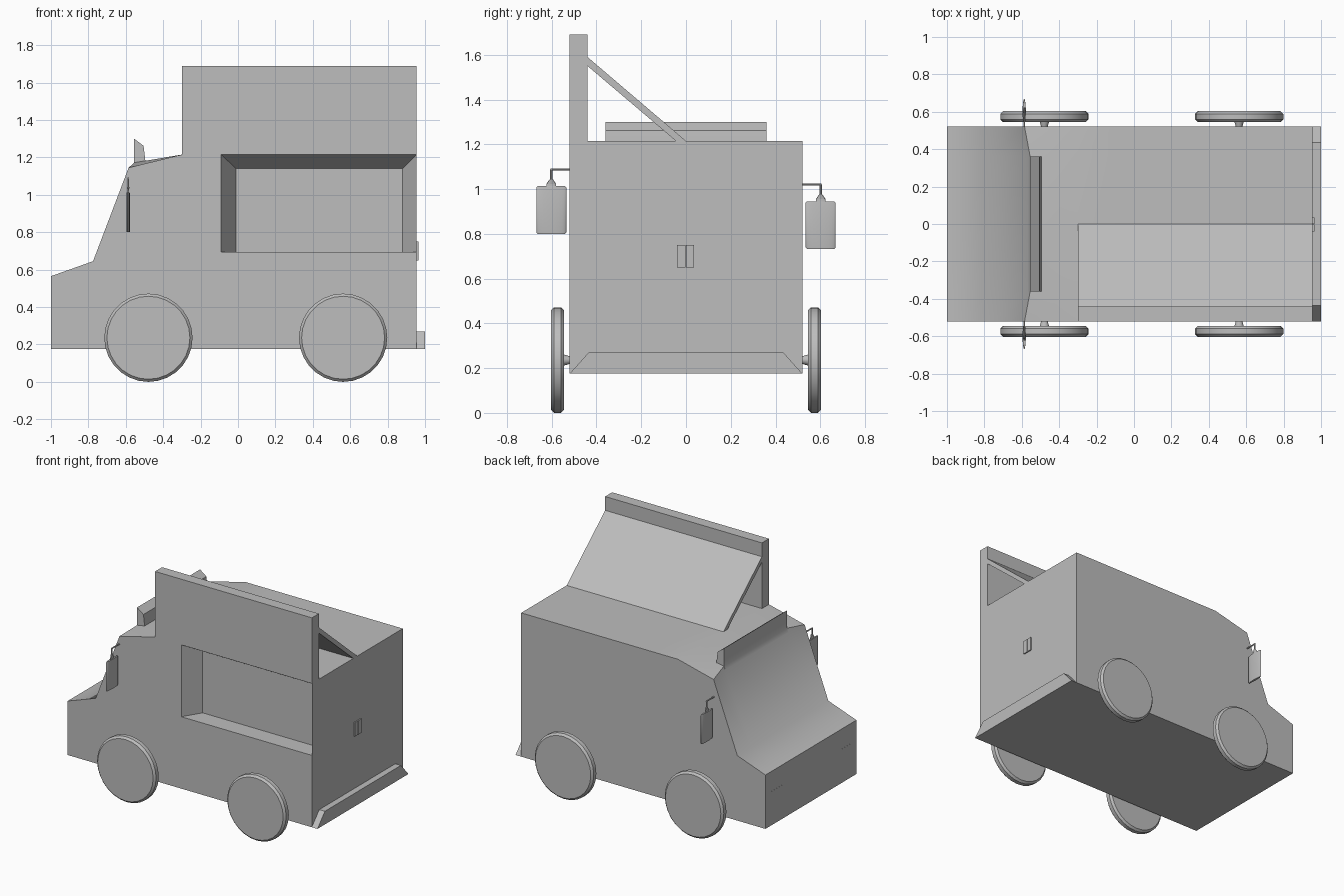
import bpy, bmesh, math
from mathutils import Matrix, Vector

if "Cube" in bpy.data.objects:
    bpy.data.objects.remove(bpy.data.objects["Cube"])

grey = bpy.data.materials.new("plain grey")
grey.use_nodes = True
GREY = (0.51, 0.51, 0.51, 1)
grey.diffuse_color = GREY
grey.node_tree.nodes["Principled BSDF"].inputs["Base Color"].default_value = GREY


def finish(name, bm, angle=30):
    bmesh.ops.recalc_face_normals(bm, faces=bm.faces)
    mesh = bpy.data.meshes.new(name)
    bm.to_mesh(mesh)
    bm.free()
    ob = bpy.data.objects.new(name, mesh)
    bpy.context.collection.objects.link(ob)
    mesh.materials.append(grey)
    bpy.ops.object.select_all(action='DESELECT')
    ob.select_set(True)
    bpy.context.view_layer.objects.active = ob
    bpy.ops.object.shade_smooth_by_angle(angle=math.radians(angle))


def box(name, lo, hi):
    bm = bmesh.new()
    lo, hi = Vector(lo), Vector(hi)
    size = Matrix.Diagonal((*(hi - lo), 1))
    bmesh.ops.create_cube(bm, size=1, matrix=Matrix.Translation((lo + hi) / 2) @ size)
    finish(name, bm)


def prism(name, points, axis, a, b):
    """Extrude a flat outline along x or y."""
    bm = bmesh.new()
    place = (lambda p, t: (t, *p)) if axis == "x" else (lambda p, t: (p[0], t, p[1]))
    face = bm.faces.new([bm.verts.new(place(p, a)) for p in points])
    ext = bmesh.ops.extrude_face_region(bm, geom=[face])["geom"]
    step = Vector((b - a, 0, 0)) if axis == "x" else Vector((0, b - a, 0))
    bmesh.ops.translate(bm, vec=step, verts=[v for v in ext if isinstance(v, bmesh.types.BMVert)])
    finish(name, bm)


def add_cone(bm, start, end, r1, r2, segments=12):
    start, end = Vector(start), Vector(end)
    d = end - start
    m = Matrix.Translation((start + end) / 2) @ d.to_track_quat('Z', 'Y').to_matrix().to_4x4()
    return bmesh.ops.create_cone(bm, cap_ends=True, segments=segments, radius1=r1,
                                 radius2=r2, depth=d.length, matrix=m)["verts"]


def chamfer_caps(bm, verts, axis, offset):
    """Chamfer both cap rims of a cylinder lying along the given axis."""
    rims = {e for v in verts for e in v.link_edges
            if abs(e.verts[0].co[axis] - e.verts[1].co[axis]) < 0.001}
    bmesh.ops.bevel(bm, geom=list(rims), offset=offset, segments=1, affect='EDGES')


# Van body: side outline lofted across the width, with a bowed windscreen top
W, FLOOR, ROOF, BACK = 0.52, 0.175, 1.215, 0.955
SILL, HATCH = 0.695, -0.09
outline = [(-1, FLOOR), (-1, 0.565), (-0.775, 0.645), (-0.585, 1.145), (-0.3, ROOF),
           (HATCH, ROOF), (BACK, ROOF), (BACK, SILL), (BACK, FLOOR)]
bm = bmesh.new()
rings = []
for y in (-W, -0.36, 0.36, W):
    pts = list(outline)
    if abs(y) < W:
        pts[3] = (-0.555, 1.172)
    rings.append([bm.verts.new((x, y, z)) for x, z in pts])
n = len(outline)
for r, s in zip(rings, rings[1:]):
    for i in range(n):
        j = (i + 1) % n
        bm.faces.new((r[i], r[j], s[j], s[i]))
bm.faces.new(rings[-1])
# Serving hatch: recess with slanted walls in the upper rear corner of the side
side = rings[0]
corner = bm.verts.new((HATCH, -W, SILL))
bm.faces.new(side[:6] + [corner] + side[7:])
outer = [corner, side[5], side[6], side[7]]
x0, x1, z1, depth = HATCH + 0.08, BACK - 0.075, ROOF - 0.075, -W + 0.13
inner = [bm.verts.new((x, depth, z)) for x, z in ((x0, SILL), (x0, z1), (x1, z1), (x1, SILL))]
for i in range(4):
    j = (i + 1) % 4
    bm.faces.new((outer[i], outer[j], inner[j], inner[i]))
bm.faces.new(inner)
finish("van_body", bm, 52)

# Raised hatch board and its sloping brace panel
box("hatch_board", (-0.3, -W, ROOF), (BACK, -0.44, 1.69))
prism("brace_panel", [(-0.44, 1.59), (0, ROOF), (-0.045, ROOF), (-0.44, 1.55)], "x", -0.3, BACK)

# Cab roof visor, its foot running smoothly out of the windscreen
prism("roof_visor", [(-0.567, 1.147), (-0.5565, 1.172), (-0.5555, 1.3), (-0.505, 1.262),
                     (-0.495, 1.18), (-0.495, 1.147)], "y", -0.36, 0.36)

# Rear bumper with slanted ends, and door handles
prism("rear_bumper", [(-W, FLOOR), (W, FLOOR), (0.435, 0.27), (-0.435, 0.27)], "x", BACK, 1.0)
for name, y in (("right_door_handle", -0.04), ("left_door_handle", -0.001)):
    box(name, (BACK, y, 0.65), (0.964, y + 0.037, 0.75))

# Headlight plates
for name, y in (("right_headlight", -0.45), ("left_headlight", 0.33)):
    box(name, (-1.001, y, 0.32), (-0.999, y + 0.12, 0.42))

# Wheels with chamfered rims and stub axles
R = 0.236
for end, x in (("front", -0.479), ("rear", 0.562)):
    for label, s in (("right", -1), ("left", 1)):
        bm = bmesh.new()
        tyre = add_cone(bm, (x, s * 0.545, R), (x, s * 0.603, R), R, R, 28)
        chamfer_caps(bm, tyre, 1, 0.014)
        add_cone(bm, (x, s * 0.515, R), (x, s * 0.55, R), 0.016, 0.026)
        finish(f"{end}_{label}_wheel", bm)

# Door mirrors hanging from bent arms
for label, s, top in (("right", -1, 1.088), ("left", 1, 1.02)):
    x, y = -0.587, s * 0.602
    bm = bmesh.new()
    add_cone(bm, (x, s * 0.5, top), (x, y + s * 0.004, top), 0.005, 0.005, 8)
    add_cone(bm, (x, y, top), (x, y, top - 0.055), 0.005, 0.005, 8)
    add_cone(bm, (x, y, top - 0.045), (x, y, top - 0.065), 0.008, 0.022)
    add_cone(bm, (x, y, top - 0.065), (x, y, top - 0.08), 0.022, 0.022)
    glass = add_cone(bm, (x, y, top - 0.075), (x, y, top - 0.288), 0.067, 0.067, 24)
    chamfer_caps(bm, glass, 2, 0.006)
    # Squash the hanging glass into a slim lens shape
    for v in bm.verts:
        if v.co.z < top - 0.06:
            v.co.x = x + (v.co.x - x) * 0.13
    finish(f"{label}_mirror", bm)
